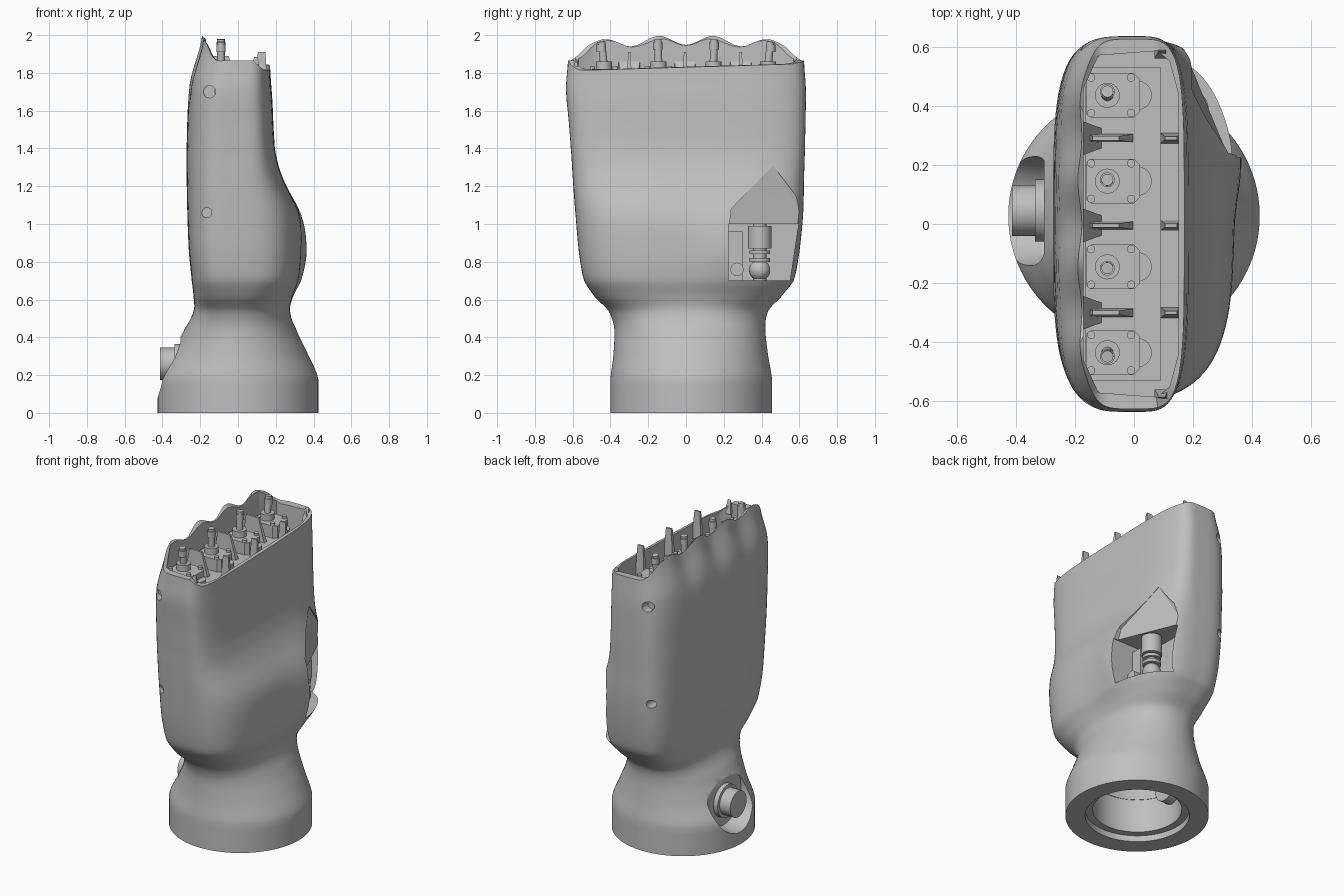
import bpy, bmesh
from math import sin, cos, pi, exp
from mathutils import Vector, Matrix

if "Cube" in bpy.data.objects:
    bpy.data.objects.remove(bpy.data.objects["Cube"])

grey = bpy.data.materials.new("plain_grey")
grey.use_nodes = True
grey.diffuse_color = (0.52, 0.52, 0.52, 1)
grey.node_tree.nodes["Principled BSDF"].inputs["Base Color"].default_value = (0.52, 0.52, 0.52, 1)

KNUCKLES = (-0.435, -0.145, 0.145, 0.435)


def finish(name, bm):
    bmesh.ops.recalc_face_normals(bm, faces=bm.faces)
    me = bpy.data.meshes.new(name)
    bm.to_mesh(me)
    bm.free()
    me.materials.append(grey)
    ob = bpy.data.objects.new(name, me)
    bpy.context.collection.objects.link(ob)
    return ob


def smooth(ob):
    bpy.ops.object.select_all(action='DESELECT')
    ob.select_set(True)
    bpy.context.view_layer.objects.active = ob
    bpy.ops.object.shade_smooth_by_angle(angle=0.6)


def box(name, lo, hi):
    bm = bmesh.new()
    bmesh.ops.create_cube(bm, size=1)
    lo, hi = Vector(lo), Vector(hi)
    for v in bm.verts:
        v.co = (lo + hi) / 2 + v.co * (hi - lo)
    return finish(name, bm)


def rod(name, a, b, r1, r2=None, segs=32):
    a, b = Vector(a), Vector(b)
    bm = bmesh.new()
    turn = (b - a).to_track_quat('Z', 'Y').to_matrix().to_4x4()
    bmesh.ops.create_cone(bm, cap_ends=True, segments=segs, radius1=r1,
                          radius2=r1 if r2 is None else r2, depth=(b - a).length,
                          matrix=Matrix.Translation((a + b) / 2) @ turn)
    ob = finish(name, bm)
    smooth(ob)
    return ob


def hull(name, points):
    bm = bmesh.new()
    for p in points:
        bm.verts.new(p)
    bmesh.ops.convex_hull(bm, input=bm.verts)
    return finish(name, bm)


def cut(body, cutter):
    mod = body.modifiers.new("cut", 'BOOLEAN')
    mod.object, mod.solver = cutter, 'EXACT'
    bpy.context.view_layer.objects.active = body
    bpy.ops.object.modifier_apply(modifier=mod.name)
    bpy.data.objects.remove(cutter)


# Palm outline: height, x min, x max, y min, y max, squareness of back and palm side
KEYS = [
    (0, -.425, .425, -.4, .455, 2, 2),
    (.18, -.425, .425, -.4, .455, 2, 2),
    (.3, -.36, .375, -.385, .435, 2, 2),
    (.45, -.28, .305, -.38, .42, 2.2, 2.1),
    (.54, -.235, .275, -.41, .435, 2.6, 2.3),
    (.61, -.235, .287, -.48, .5, 3.2, 2.7),
    (.7, -.245, .32, -.54, .57, 3.8, 3.1),
    (.85, -.26, .335, -.567, .6, 4, 3.1),
    (1.05, -.268, .325, -.585, .62, 4, 3.1),
    (1.25, -.272, .235, -.6, .625, 4, 3.5),
    (1.4, -.272, .195, -.61, .63, 4, 4),
    (1.75, -.255, .18, -.635, .635, 4, 4),
    (2, -.19, .17, -.625, .625, 4.5, 4.5),
]


def outline(i, t):
    k = [KEYS[max(0, min(len(KEYS) - 1, i + d))] for d in (-1, 0, 1, 2)]
    res = []
    for p, a, b, c in zip(*k):
        res.append((2 * a + (b - p) * t + (2 * p - 5 * a + 4 * b - c) * t * t
                    + (3 * a - p - 3 * b + c) * t ** 3) / 2)
    res[0] = k[1][0] + t * (k[2][0] - k[1][0])
    return res


def rim(x, y):
    """Rim height: scalloped over the knuckles, low on the palm side."""
    wave = 1.973 + .025 * cos(2 * pi * (min(abs(y), .5) / .29 - .5)) - .1 * y * y
    if abs(y) > .52:
        wave -= (abs(y) - .52) * .8
    back = max(0, min(1, (-.08 - x) / .09))
    front = max(0, min(1, (x - .08) / .06))
    return 1.865 + back * (wave - 1.865) - front * (.035 - .03 * y)


# Palm shell
bm = bmesh.new()
SEGS = 128
rings = []
steps = [(i, j / 5) for i in range(len(KEYS) - 1) for j in range(5)] + [(len(KEYS) - 2, 1)]
for i, t in steps:
    z, x0, x1, y0, y1, nb, nf = outline(i, t)
    if i == 0:
        x0, x1, y0, y1, nb, nf = KEYS[0][1:]
    thumb = exp(-((z - .85) / .2) ** 2)
    ring = []
    for s in range(SEGS):
        c, d = cos(2 * pi * s / SEGS), sin(2 * pi * s / SEGS)
        n = nf if c > 0 else nb
        r = (abs(c) ** n + abs(d) ** n) ** (-1 / n)
        x = c * r * (x1 if c > 0 else -x0)
        y = (y0 + y1) / 2 + d * r * (y1 - y0) / 2
        h = z
        if c > 0:
            x += .035 * thumb * c * exp(-((y - .25) / .18) ** 2)
        if z > 1.6:
            h = 1.6 + (z - 1.6) * (rim(x, y) - 1.6) / .4
            if c < 0:
                x += (z - 1.6) / .4 * .007 * -c * (1 + cos(2 * pi * y / .29))
        ring.append(bm.verts.new((x, y, h)))
    rings.append(ring)
for lo, hi in zip(rings, rings[1:]):
    for s in range(SEGS):
        u = (s + 1) % SEGS
        bm.faces.new((lo[s], lo[u], hi[u], hi[s]))
bm.faces.new(rings[0])
centre = bm.verts.new((0, 0, 1.85))
for s in range(SEGS):
    bm.faces.new((rings[-1][s], rings[-1][(s + 1) % SEGS], centre))
palm = finish("palm_shell", bm)

# Knuckle bay, wrist bore, button dish, thumb pocket and screw holes
bay = [(x, side * y, z) for z in (1.69, 2.2) for side in (-1, 1)
       for x, y in ((-.17, .46), (-.12, .57), (.08, .585), (.12, .55), (.15, .44))]
cut(palm, hull("bay_cutter", bay))
cut(palm, rod("bore_lip", (0, .03, -.1), (0, .03, .04), .31, segs=64))
cut(palm, rod("bore", (0, .03, -.1), (0, .03, .26), .265, segs=64))
cut(palm, rod("bore_neck", (0, .03, .25), (0, .03, .52), .265, .19, 64))
cut(palm, rod("dish", (-.305, .045, .275), (-.46, .045, .275), .18, .2, 48))
cut(palm, hull("thumb_slope", [
    (.19, .46, 1.31), (.7, .46, 1.31), (.32, .23, .99), (.7, .23, .99),
    (.15, .64, .99), (.7, .7, .99), (.3, .24, 1.08), (.7, .24, 1.08),
    (.17, .62, 1.1), (.7, .62, 1.1)]))
cut(palm, hull("thumb_pocket", [
    (x, y, z) for x in (.08, .7)
    for y, z in ((.225, .7), (.55, .7), (.225, 1), (.595, 1))]))
for side in (-1, 1):
    for x, z, r, depth in ((-.15, 1.7, .032, .565), (-.165, 1.06, .026, .525)):
        cut(palm, rod("hole", (x, side * depth, z), (x, side * .8, z), r))
smooth(palm)

# Wrist button, with its nut inside the bore
rod("button_collar", (-.29, .045, .26), (-.335, .045, .26), .105, segs=48)
rod("wrist_button", (-.3, .045, .26), (-.412, .045, .26), .085, segs=48)
rod("button_nut", (-.29, .045, .26), (-.2, .045, .26), .085, segs=32)

# Thumb joint inside the pocket
rod("thumb_axle", (.19, .39, .69), (.19, .39, 1.01), .035)
rod("thumb_drum", (.19, .39, .87), (.19, .39, .99), .062)
for z in (.8, .84):
    rod("thumb_washer", (.19, .39, z), (.19, .39, z + .02), .055)
bm = bmesh.new()
bmesh.ops.create_uvsphere(bm, u_segments=24, v_segments=16, radius=.056,
                          matrix=Matrix.Translation((.19, .39, .755)))
smooth(finish("thumb_ball", bm))
box("thumb_bracket", (.07, .225, .7), (.2, .3, .96))
rod("thumb_knob", (.19, .27, .76), (.25, .27, .76), .035)

# Deck and knuckle mounts
box("knuckle_deck", (-.165, -.53, 1.68), (.09, .53, 1.74))
for y in KNUCKLES:
    lean = y * .03
    hull("mount_plate", [(x, y + b, z) for z in (1.73, 1.82) for x, b in (
        (-.16, -.065), (-.145, -.075), (.0, -.075), (.02, -.055),
        (.02, .055), (.0, .075), (-.145, .075), (-.16, .065))])
    rod("mount_lobe", (.01, y, 1.73), (.01, y, 1.78), .05)
    for x in (-.145, -.01):
        for b in (-.06, .06):
            rod("mount_screw", (x, y + b, 1.81), (x, y + b, 1.835), .014, segs=16)
    rod("socket", (-.09, y, 1.81), (-.09, y, 1.86), .042)
    rod("pin", (-.09, y, 1.85), (-.09, y + lean, 1.98 - y * y * .08), .02, segs=20)
    rod("pin_head", (-.09, y + lean, 1.925 - y * y * .08),
        (-.09, y + lean, 1.965 - y * y * .08), .025, segs=20)

# Buttresses and ribs between the knuckles, and slim teeth along the palm rim
for y in (-.3, -.005, .29):
    hull("buttress", [(-.18, y + b, z) for b in (-.06, .06) for z in (1.72, 1.88)]
         + [(-.1, y + b, 1.72) for b in (-.03, .03)])
    hull("rib", [(x, y + b, 1.73) for x in (-.16, .0) for b in (-.014, .014)]
         + [(x, y + b, 1.89) for x in (-.14, -.05) for b in (-.007, .007)])
    hull("rim_tooth", [(x, y + b, 1.68) for x in (.09, .16) for b in (-.018, .018)]
         + [(x, y + b, 1.91) for x in (.105, .145) for b in (-.006, .006)])
for side in (-1, 1):
    hull("corner_tooth", [(x, side * y, 1.8) for x in (.07, .115) for y in (.56, .595)]
         + [(x, side * .585, 1.885) for x in (.085, .105)])
